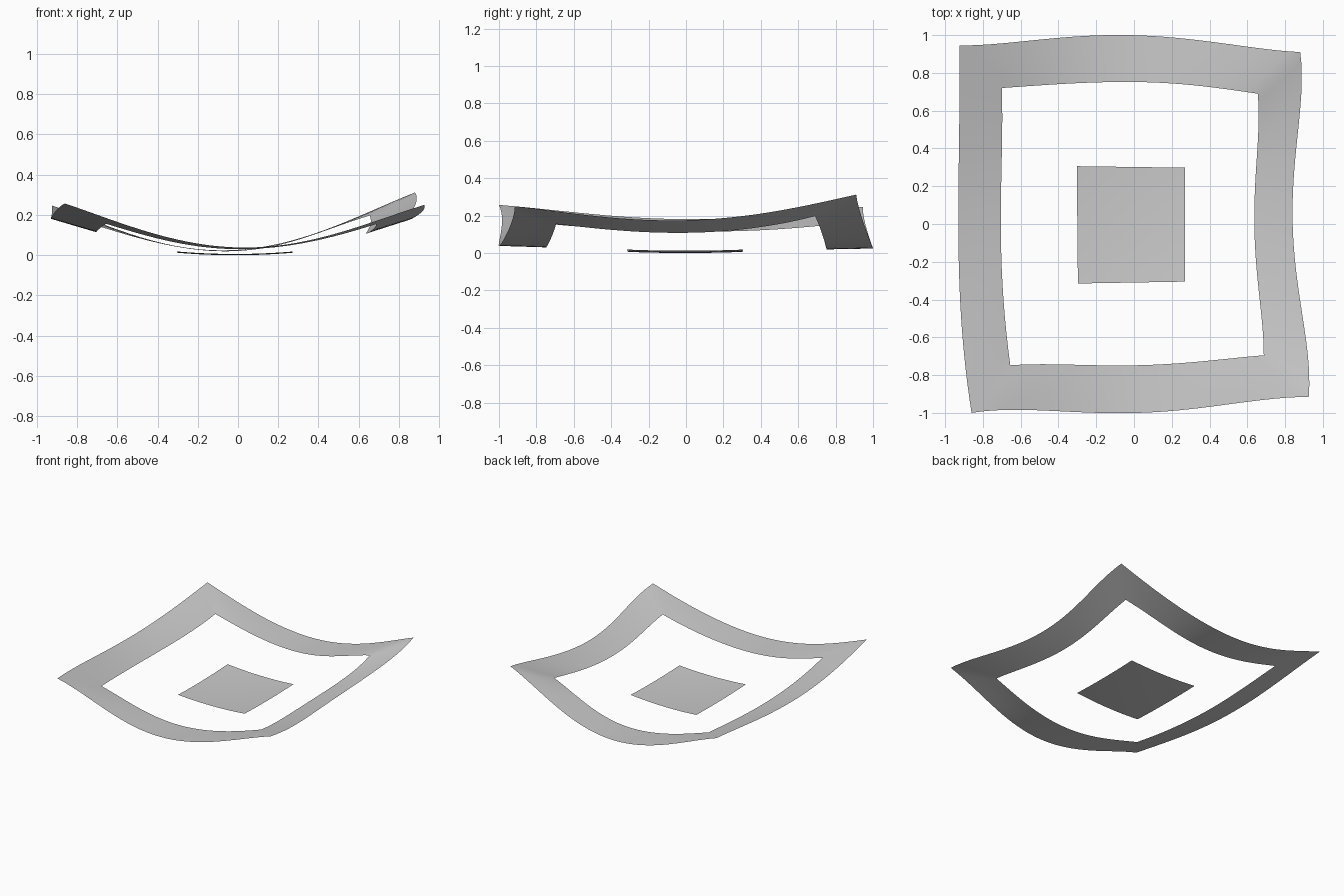
import bpy
import bmesh
from mathutils import Vector

cube = bpy.data.objects.get("Cube")
if cube:
    bpy.data.objects.remove(cube, do_unlink=True)

# Single plain grey surface colour
grey = bpy.data.materials.new("plain grey")
grey.use_nodes = True
colour = (0.6, 0.6, 0.6, 1)
grey.diffuse_color = colour
grey.node_tree.nodes["Principled BSDF"].inputs["Base Color"].default_value = colour

# Guide points for each rim, anticlockwise from the front left corner:
# every side is a corner, three points between, and the next corner
OUTER = [
    (-.86, -1, .257), (-.42, -.99, .108), (.02, -1, .038), (.46, -.96, .1),
    (.925, -.915, .25), (.888, -.46, .195), (.84, 0, .175), (.865, .46, .22),
    (.88, .91, .312), (.43, .962, .125), (-.03, 1, .025), (-.48, .978, .088),
    (-.925, .945, .247), (-.926, .46, .2), (-.93, -.02, .181), (-.915, -.5, .208),
]
INNER = [
    (-.655, -.748, .156), (-.32, -.745, .065), (.01, -.748, .03), (.35, -.728, .065),
    (.687, -.695, .155), (.66, -.35, .12), (.637, 0, .108), (.65, .35, .132),
    (.655, .69, .197), (.31, .735, .08), (-.02, .752, .02), (-.37, .742, .055),
    (-.7, .72, .146), (-.7, .36, .12), (-.705, 0, .115), (-.693, -.37, .128),
]
PANEL = [(-.297, -.315), (.27, -.305), (.27, .298), (-.303, .306)]


def smooth_curve(points, t):
    """Smooth polynomial passing through evenly spaced guide points."""
    s = t * (len(points) - 1)
    result = Vector((0, 0, 0))
    for i, point in enumerate(points):
        weight = 1.0
        for j in range(len(points)):
            if j != i:
                weight *= (s - j) / (i - j)
        result += Vector(point) * weight
    return result


def add_patch(bm, surface, columns, rows):
    """Grid of faces over surface(u, v), with u and v running 0 to 1."""
    grid = [[bm.verts.new(surface(i / columns, j / rows))
             for i in range(columns + 1)] for j in range(rows + 1)]
    for low, high in zip(grid, grid[1:]):
        for i in range(columns):
            bm.faces.new((low[i], low[i + 1], high[i + 1], high[i]))


def finish(bm, name):
    bmesh.ops.remove_doubles(bm, verts=bm.verts, dist=1e-5)
    for face in bm.faces:
        face.smooth = True
    mesh = bpy.data.meshes.new(name)
    bm.to_mesh(mesh)
    bm.free()
    mesh.materials.append(grey)
    obj = bpy.data.objects.new(name, mesh)
    bpy.context.collection.objects.link(obj)
    return obj


# Warped border: one ribbon per side, lofted from outer rim to inner rim
bm = bmesh.new()
for side in range(4):
    picks = [(side * 4 + k) % len(OUTER) for k in range(5)]
    outer_edge = [OUTER[k] for k in picks]
    inner_edge = [INNER[k] for k in picks]

    def ribbon(u, v):
        return smooth_curve(outer_edge, u).lerp(smooth_curve(inner_edge, u), v)

    add_patch(bm, ribbon, 32, 4)
finish(bm, "curved_border")


# Shallow dished panel in the middle
def dish(u, v):
    a, b, c, d = (Vector((x, y, 0)) for x, y in PANEL)
    point = a.lerp(b, u).lerp(d.lerp(c, u), v)
    point.z = 0.012 * (2 * u - 1) ** 2 + 0.006 * (2 * v - 1) ** 2
    return point


bm = bmesh.new()
add_patch(bm, dish, 16, 16)
finish(bm, "centre_panel")
